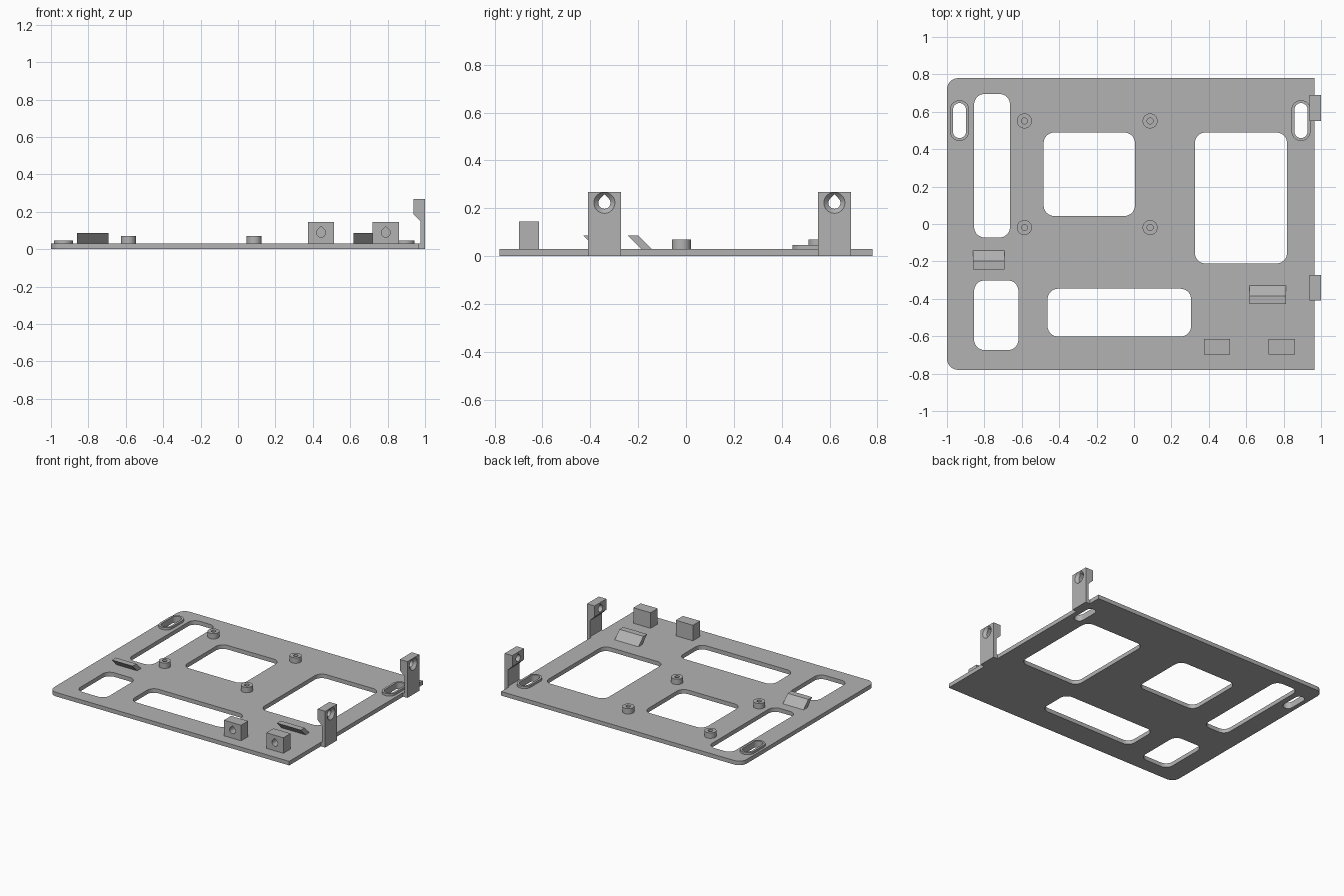
import bpy, bmesh, math
from mathutils import Matrix, Vector

if "Cube" in bpy.data.objects:
    bpy.data.objects.remove(bpy.data.objects["Cube"], do_unlink=True)

grey = bpy.data.materials.new("plain grey")
grey.use_nodes = True
COLOUR = (0.45, 0.45, 0.45, 1)
grey.diffuse_color = COLOUR
grey.node_tree.nodes["Principled BSDF"].inputs["Base Color"].default_value = COLOUR

T = 0.03  # plate thickness


def arc(cx, cy, r, a0, a1, n):
    """Points along an arc, angles in degrees."""
    angles = [math.radians(a0 + (a1 - a0) * i / n) for i in range(n + 1)]
    return [(cx + r * math.cos(a), cy + r * math.sin(a)) for a in angles]


def rounded(x0, x1, y0, y1, r, n=8):
    return (arc(x1 - r, y1 - r, r, 0, 90, n) + arc(x0 + r, y1 - r, r, 90, 180, n)
            + arc(x0 + r, y0 + r, r, 180, 270, n) + arc(x1 - r, y0 + r, r, 270, 360, n))


def slot(cx, cy, w, h):
    r, d = w / 2, (h - w) / 2
    return arc(cx, cy + d, r, 0, 180, 16) + arc(cx, cy - d, r, 180, 360, 16)


def circle(cx, cy, r):
    return arc(cx, cy, r, 0, 360, 32)[:-1]


def teardrop(cx, cy, r):
    """Round hole with a pointed roof."""
    return [(cx, cy + r * math.sqrt(2))] + arc(cx, cy, r, 135, 405, 24)


def finish(ob):
    ob.data.materials.clear()
    ob.data.materials.append(grey)
    bpy.ops.object.select_all(action='DESELECT')
    ob.select_set(True)
    bpy.context.view_layer.objects.active = ob
    bpy.ops.object.shade_smooth_by_angle(angle=math.radians(30))


def sheet(name, outlines, z0, z1):
    """Flat outline with holes, raised from z0 to z1."""
    cu = bpy.data.curves.new(name, 'CURVE')
    cu.dimensions, cu.fill_mode, cu.extrude = '2D', 'BOTH', (z1 - z0) / 2
    for pts in outlines:
        sp = cu.splines.new('POLY')
        sp.points.add(len(pts) - 1)
        for p, (x, y) in zip(sp.points, pts):
            p.co = (x, y, 0, 1)
        sp.use_cyclic_u = True
    ob = bpy.data.objects.new(name, cu)
    bpy.context.collection.objects.link(ob)
    bpy.ops.object.select_all(action='DESELECT')
    ob.select_set(True)
    bpy.context.view_layer.objects.active = ob
    bpy.ops.object.convert(target='MESH')
    ob = bpy.context.object
    ob.data.transform(Matrix.Translation((0, 0, (z0 + z1) / 2)))
    bm = bmesh.new()
    bm.from_mesh(ob.data)
    bmesh.ops.remove_doubles(bm, verts=bm.verts, dist=0.0001)
    bmesh.ops.recalc_face_normals(bm, faces=bm.faces)
    bm.to_mesh(ob.data)
    bm.free()
    finish(ob)
    return ob


def prism(name, pts, start, step):
    """Closed solid: 3D outline from a 2D profile, swept by a vector."""
    bm = bmesh.new()
    face = bm.faces.new([bm.verts.new(Vector(p) + Vector(start)) for p in pts])
    moved = bmesh.ops.extrude_face_region(bm, geom=[face])["geom"]
    bmesh.ops.translate(bm, vec=step, verts=[v for v in moved if isinstance(v, bmesh.types.BMVert)])
    bmesh.ops.recalc_face_normals(bm, faces=bm.faces)
    me = bpy.data.meshes.new(name)
    bm.to_mesh(me)
    bm.free()
    ob = bpy.data.objects.new(name, me)
    bpy.context.collection.objects.link(ob)
    finish(ob)
    return ob


def cut(ob, cutter):
    m = ob.modifiers.new("cut", 'BOOLEAN')
    m.operation, m.solver, m.object = 'DIFFERENCE', 'EXACT', cutter
    bpy.context.view_layer.objects.active = ob
    bpy.ops.object.modifier_apply(modifier=m.name)
    bpy.data.objects.remove(cutter, do_unlink=True)


# Base plate: left corners rounded, right corners square
R = 0.06
outline = ([(0.965, -0.78), (0.965, 0.78)] + arc(-1 + R, 0.78 - R, R, 90, 180, 8)
           + arc(-1 + R, -0.78 + R, R, 180, 270, 8))
windows = [(-0.855, -0.663, -0.072, 0.695), (-0.483, 0.005, 0.043, 0.489),
           (0.326, 0.818, -0.211, 0.489), (-0.855, -0.618, -0.674, -0.302),
           (-0.462, 0.305, -0.602, -0.346)]
slots = {"right": -0.933, "left": 0.893}
SY = 0.553
sheet("base_plate", [outline] + [rounded(*w, 0.056) for w in windows]
      + [slot(x, SY, 0.07, 0.187) for x in slots.values()], 0, T)

# Raised rims around the two slots
for side, x in slots.items():
    sheet(f"slot_rim_{side}", [slot(x, SY, 0.102, 0.218), slot(x, SY, 0.07, 0.187)], T, 0.047)

# Four hollow standoffs
for i, x in enumerate((-0.586, 0.086)):
    for j, y in enumerate((-0.019, 0.551)):
        sheet(f"standoff_{i}_{j}", [circle(x, y, 0.04), circle(x, y, 0.016)], T, 0.07)

# Slanted retaining clips
for side, x0, x1, y in (("right", -0.861, -0.692, -0.143), ("left", 0.618, 0.813, -0.328)):
    profile = [(0, y, T), (0, y - 0.045, T), (0, y - 0.1, 0.086), (0, y - 0.056, 0.086)]
    prism(f"clip_{side}", profile, (x0, 0, 0), (x1 - x0, 0, 0))

# Front blocks with blind teardrop holes
for side, x in (("right", 0.444), ("left", 0.79)):
    w = 0.07
    block = prism(f"front_block_{side}", [(x - w, 0, T), (x + w, 0, T), (x + w, 0, 0.145), (x - w, 0, 0.145)],
                  (0, -0.698, 0), (0, 0.083, 0))
    cut(block, prism("cutter", [(a, 0, b) for a, b in teardrop(x, 0.088, 0.024)],
                     (0, -0.72, 0), (0, 0.085, 0)))
    finish(block)

# Upright side brackets with thick heads and countersunk teardrop holes
side_profile = [(0.965, 0), (1, 0), (1, 0.268), (0.938, 0.268), (0.938, 0.188),
                (0.975, 0.151), (0.975, T), (0.965, T)]
HZ = 0.223
for end, y in (("front", -0.341), ("back", 0.62)):
    bracket = prism(f"side_bracket_{end}", [(a, 0, b) for a, b in side_profile],
                    (0, y - 0.069, 0), (0, 0.138, 0))
    cut(bracket, prism("cutter", [(0, a, b) for a, b in teardrop(y, HZ, 0.025)],
                       (0.9, 0, 0), (0.15, 0, 0)))
    bpy.ops.mesh.primitive_cone_add(vertices=32, radius1=0.022, radius2=0.066, depth=0.044,
                                    location=(1, y, HZ), rotation=(0, math.pi / 2, 0))
    cut(bracket, bpy.context.object)
    finish(bracket)
